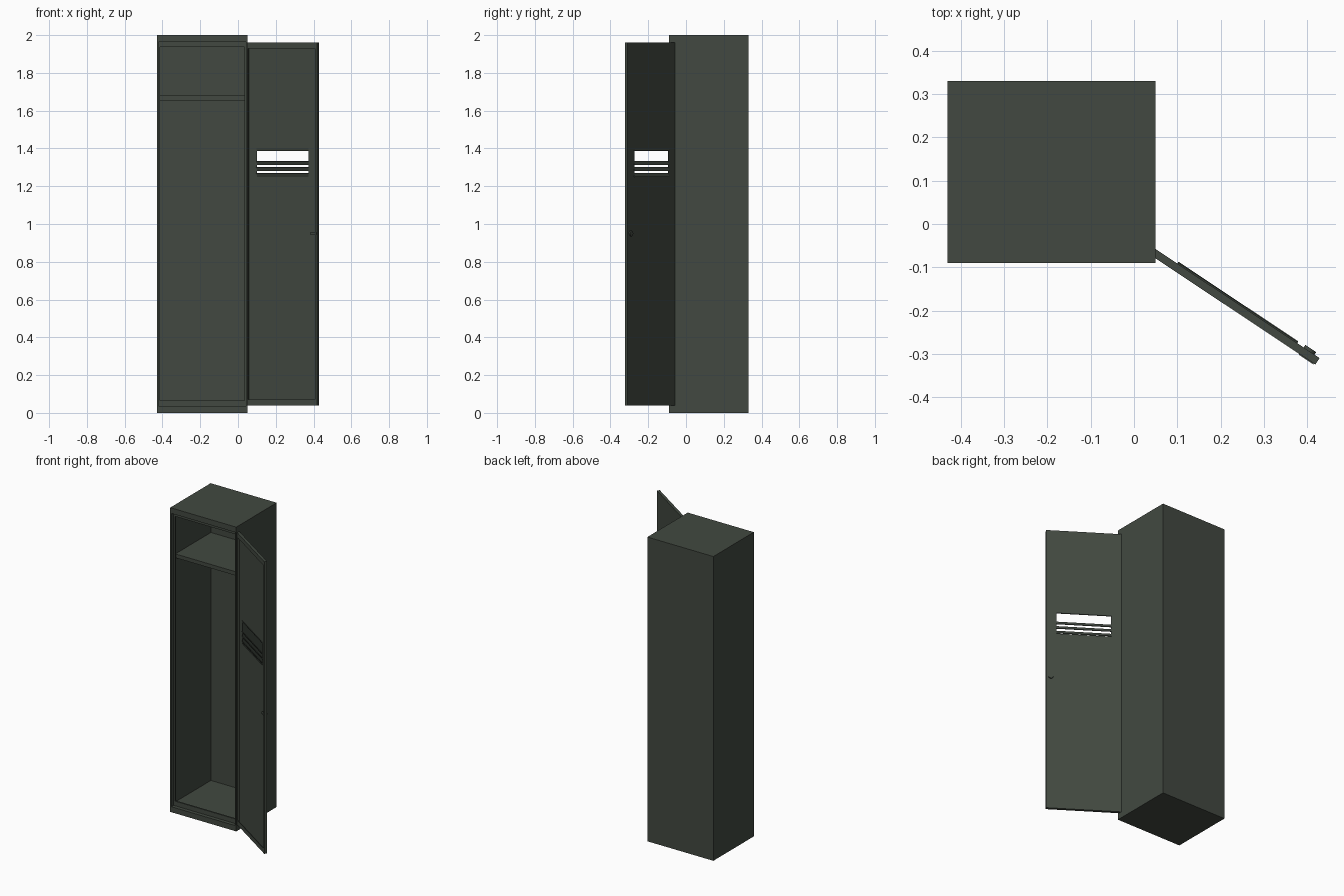
import bpy, bmesh, math
from mathutils import Matrix, Vector

if "Cube" in bpy.data.objects:
    bpy.data.objects.remove(bpy.data.objects["Cube"])

paint = bpy.data.materials.new("dark_green_grey_paint")
paint.diffuse_color = (0.054, 0.066, 0.052, 1)
paint.use_nodes = True
paint.node_tree.nodes["Principled BSDF"].inputs["Base Color"].default_value = paint.diffuse_color


def finish(bm, name, matrix=None):
    bmesh.ops.recalc_face_normals(bm, faces=bm.faces[:])
    mesh = bpy.data.meshes.new(name)
    bm.to_mesh(mesh)
    bm.free()
    mesh.materials.append(paint)
    obj = bpy.data.objects.new(name, mesh)
    bpy.context.collection.objects.link(obj)
    if matrix:
        obj.matrix_world = matrix
    return obj


def add_box(bm, x0, x1, y0, y1, z0, z1, tilt=0):
    centre = Vector(((x0 + x1) / 2, (y0 + y1) / 2, (z0 + z1) / 2))
    m = (Matrix.Translation(centre) @ Matrix.Rotation(tilt, 4, 'X')
         @ Matrix.Diagonal((x1 - x0, y1 - y0, z1 - z0, 1)))
    bmesh.ops.create_cube(bm, size=1, matrix=m)


def nested_rings(rings):
    """Skin rectangular rings (x0, x1, z0, z1, y), capping both ends."""
    bm = bmesh.new()
    loops = [[bm.verts.new(p) for p in ((a, y, c), (b, y, c), (b, y, d), (a, y, d))]
             for a, b, c, d, y in rings]
    for p, q in zip(loops, loops[1:]):
        for i in range(4):
            j = (i + 1) % 4
            bm.faces.new((p[i], p[j], q[j], q[i]))
    bm.faces.new(loops[0])
    bm.faces.new(loops[-1])
    return bm


# Cabinet: outer shell, door rebate, stop lip, hollow interior
finish(nested_rings([
    (-.43, .05, 0, 2, .33),
    (-.43, .05, 0, 2, -.09),
    (-.422, .042, .036, 1.964, -.09),
    (-.422, .042, .036, 1.964, -.066),
    (-.412, .034, .066, 1.938, -.066),
    (-.412, .034, .066, 1.938, -.056),
    (-.424, .044, .05, 1.955, -.056),
    (-.424, .044, .05, 1.955, .324),
]), "cabinet_shell")

# Shelf with folded front lip
bm = bmesh.new()
add_box(bm, -.424, .044, -.04, .324, 1.674, 1.68)
add_box(bm, -.424, .044, -.045, -.04, 1.655, 1.68)
finish(bm, "upper_shelf")

# Door parts share a local frame: x along the width, y outward
hinge = Matrix.Translation((.040, -.073, 0)) @ Matrix.Rotation(math.radians(-33.6), 4, 'Z')
W, Z0, Z1 = .454, .04, 1.96
V = (.062, .39, 1.248, 1.392)   # vent opening

# Door sheet around the vent opening
bm = bmesh.new()
add_box(bm, 0, W, .014, .018, Z0, V[2])
add_box(bm, 0, W, .014, .018, V[3], Z1)
add_box(bm, 0, V[0], .014, .018, V[2], V[3])
add_box(bm, V[1], W, .014, .018, V[2], V[3])
finish(bm, "door_panel", hinge)

# Folded rim: side walls plus inner return lip
bm = bmesh.new()
for a, b in ((0, .014), (W - .014, W)):
    add_box(bm, a, b, 0, .0145, Z0, Z1)
for a, b in ((Z0, Z0 + .03), (Z1 - .03, Z1)):
    add_box(bm, .014, W - .014, 0, .003, a, b)
for a, b in ((Z0, Z0 + .004), (Z1 - .004, Z1)):
    add_box(bm, .014, W - .014, .003, .0145, a, b)
finish(bm, "door_rim", hinge)

# Vent louvres, tilted slats
bm = bmesh.new()
for z, h in ((1.394, .014), (1.322, .022), (1.291, .022), (1.259, .022)):
    add_box(bm, V[0] - .002, V[1] + .002, .0145, .0185, z - h / 2, z + h / 2,
            math.radians(25))
finish(bm, "vent_louvres", hinge)

# Latch: round outer knob and inner tongue
bm = bmesh.new()
bmesh.ops.create_cone(bm, cap_ends=True, segments=16, radius1=.015, radius2=.015, depth=.008,
                      matrix=Matrix.Translation((.425, .021, .95)) @ Matrix.Rotation(math.pi / 2, 4, 'X'))
add_box(bm, .41, .45, -.002, .014, .944, .956)
latch = finish(bm, "door_latch", hinge)
